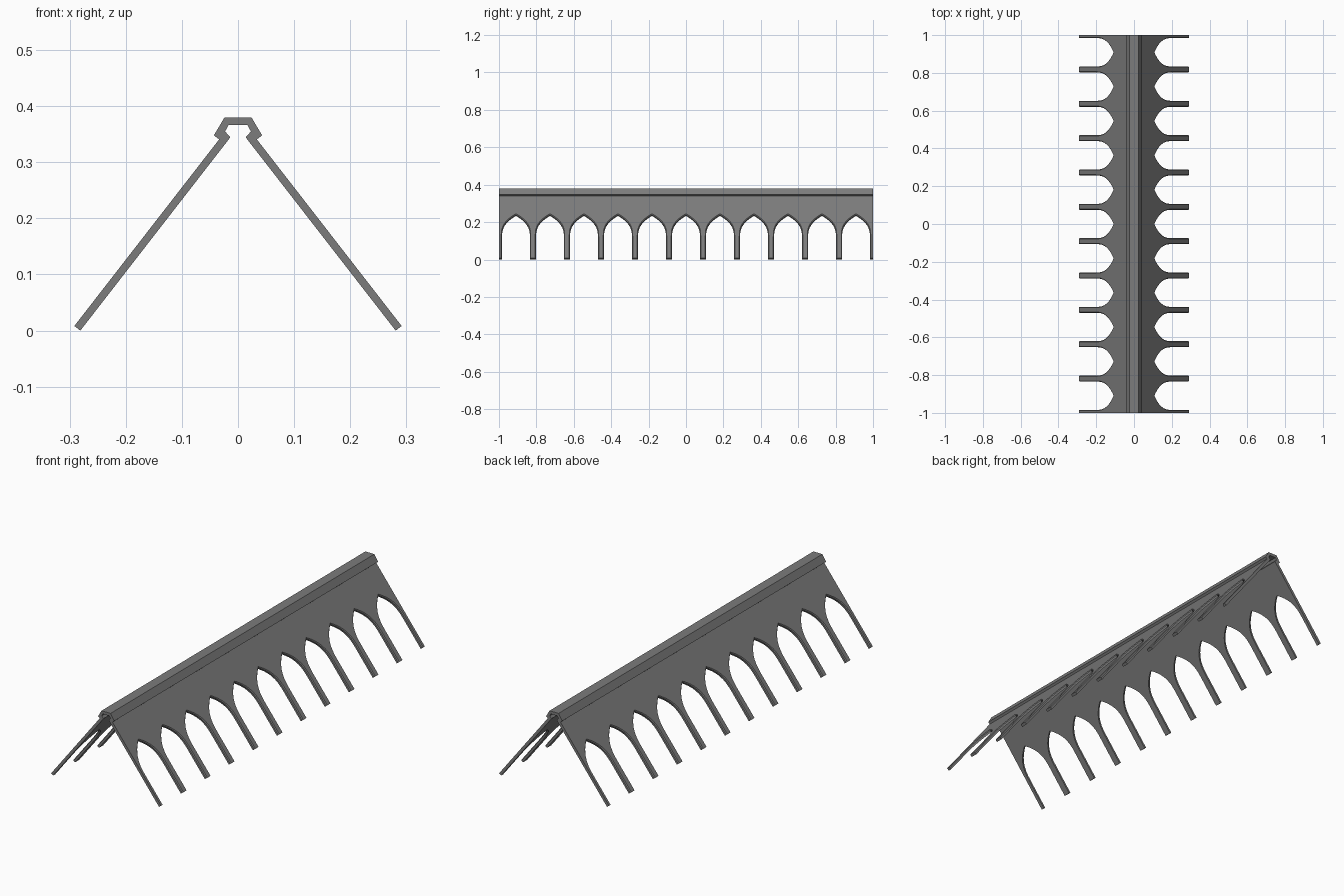
import bpy, bmesh, math
from mathutils import Vector

cube = bpy.data.objects.get("Cube")
if cube:
    bpy.data.objects.remove(cube, do_unlink=True)

BAYS = 11
BAY = 2 / BAYS
HALF = BAY / 2
THICK = 0.0135

stone = bpy.data.materials.new("grey_stone")
stone.use_nodes = True
grey = (0.2, 0.2, 0.2, 1)
stone.diffuse_color = grey
stone.node_tree.nodes["Principled BSDF"].inputs["Base Color"].default_value = grey

# Sloping frame of the right-hand panel: foot, direction up the slope, outward normal
foot = Vector((0.281, 0, 0))
head = Vector((0.014, 0, 0.344))
slope = (head - foot).normalized()
normal = Vector((slope.z, 0, -slope.x))
length = (head - foot).length


def finish(name, bm, mirror=False):
    """Turn a one-bay mesh into an object repeated along the ridge."""
    bmesh.ops.recalc_face_normals(bm, faces=bm.faces)
    mesh = bpy.data.meshes.new(name)
    bm.to_mesh(mesh)
    bm.free()
    mesh.materials.append(stone)
    obj = bpy.data.objects.new(name, mesh)
    bpy.context.collection.objects.link(obj)
    if mirror:
        obj.modifiers.new("both_sides", "MIRROR").use_mirror_merge = False
    row = obj.modifiers.new("bays", "ARRAY")
    row.count = BAYS
    row.use_relative_offset = False
    row.use_constant_offset = True
    row.constant_offset_displace = (0, BAY, 0)
    obj.location.y = -1 + HALF
    bpy.ops.object.select_all(action="DESELECT")
    obj.select_set(True)
    bpy.context.view_layer.objects.active = obj
    bpy.ops.object.shade_smooth_by_angle(angle=math.radians(25))
    return obj


def extrude(bm, points, offset):
    """Fill an outline and extrude it; returns the far face."""
    face = bm.faces.new([bm.verts.new(p) for p in points])
    made = bmesh.ops.extrude_face_region(bm, geom=[face], use_keep_orig=True)["geom"]
    moved = [v for v in made if isinstance(v, bmesh.types.BMVert)]
    bmesh.ops.translate(bm, verts=moved, vec=offset)
    return next(f for f in made if isinstance(f, bmesh.types.BMFace))


# Pointed opening between two slim legs, as (y, distance up the slope)
SPRING, APEX, WIDTH, STEPS = 0.145, 0.295, 0.075, 10
half_arch = [(WIDTH, 0)]
for i in range(STEPS + 1):
    t = math.sin(i / STEPS * math.pi / 2)
    half_arch.append((WIDTH * (1 - t ** 2.8), SPRING + t * (APEX - SPRING)))
arch = half_arch + [(-y, s) for y, s in reversed(half_arch[:-1])]
outline = arch + [(-HALF, 0), (-HALF, length), (HALF, length), (HALF, 0)]

# Arcaded roof panels
bm = bmesh.new()
outer = extrude(bm, [foot + slope * s + Vector((0, y, 0)) for y, s in outline],
                normal * THICK)
rim = []
for e in outer.edges:
    a, b = (v.co for v in e.verts)
    at_top = min((p - foot).dot(slope) for p in (a, b)) > length - 0.01
    at_foot = max((p - foot).dot(slope) for p in (a, b)) < 0.01
    at_seam = min(abs(a.y), abs(b.y)) > HALF - 0.001
    if not (at_top or at_foot or at_seam):
        rim.append(e)
bmesh.ops.bevel(bm, geom=rim, offset=0.004, offset_type="OFFSET", segments=1,
                profile=0.5, affect="EDGES")
finish("arcaded_panels", bm, mirror=True)

# Ridge cap with hooked lips that grip the panels
side = [(0.024, 0.38), (0.043, 0.348), (0.035, 0.342), (0.026, 0.330),
        (0.014, 0.345), (0.023, 0.355), (0.017, 0.366)]
section = side + [(-x, z) for x, z in reversed(side)]
bm = bmesh.new()
extrude(bm, [Vector((x, -HALF, z)) for x, z in section], Vector((0, BAY, 0)))
finish("ridge_cap", bm)
